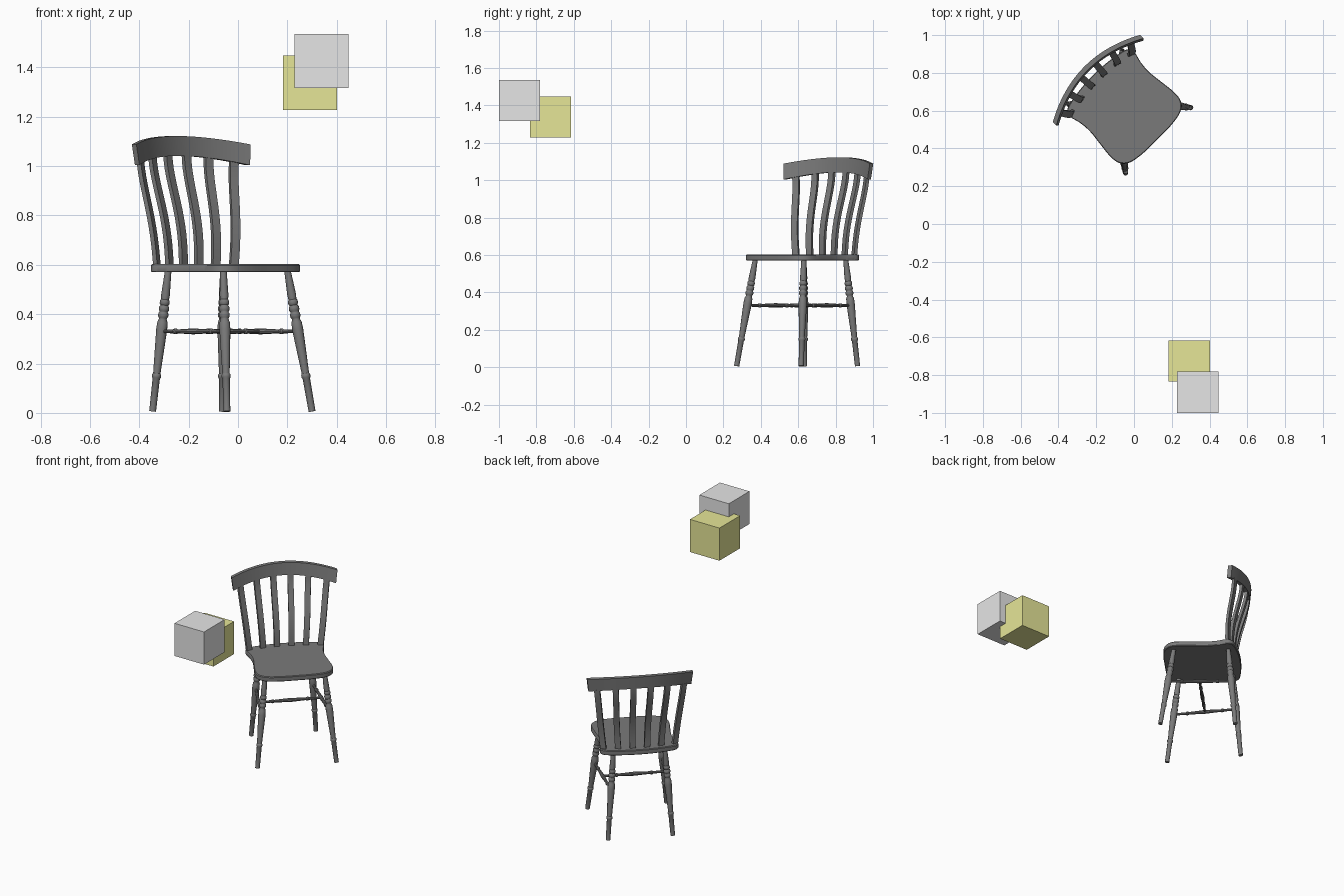
import bpy, bmesh, math
from mathutils import Vector, Matrix

cube = bpy.data.objects.get("Cube")
if cube:
    bpy.data.objects.remove(cube, do_unlink=True)


def material(name, rgb):
    m = bpy.data.materials.new(name)
    m.use_nodes = True
    col = (*rgb, 1.0)
    m.diffuse_color = col
    bsdf = next(n for n in m.node_tree.nodes if n.type == "BSDF_PRINCIPLED")
    bsdf.inputs["Base Color"].default_value = col
    return m


DARK = material("dark_grey_wood", (0.195, 0.195, 0.195))
LIGHT = material("light_grey", (0.79, 0.79, 0.79))
YELLOW = material("pale_yellow", (0.79, 0.79, 0.31))

# The chair is built facing -y about its seat centre, then turned and placed
PLACE = Matrix.Translation((-0.047, 0.618, 0)) @ Matrix.Rotation(math.radians(45), 4, "Z")


def finish(name, bm, mat, matrix, smooth=True):
    bmesh.ops.recalc_face_normals(bm, faces=bm.faces)
    me = bpy.data.meshes.new(name)
    bm.to_mesh(me)
    bm.free()
    me.materials.append(mat)
    if smooth:
        me.shade_smooth()
        me.set_sharp_from_angle(angle=math.radians(35))
    ob = bpy.data.objects.new(name, me)
    ob.matrix_world = matrix
    bpy.context.collection.objects.link(ob)
    return ob


def loft(name, rings):
    """Skin a list of equal point rings and cap both ends."""
    bm = bmesh.new()
    rows = [[bm.verts.new(p) for p in ring] for ring in rings]
    n = len(rows[0])
    for a, b in zip(rows, rows[1:]):
        for i in range(n):
            j = (i + 1) % n
            bm.faces.new((a[i], a[j], b[j], b[i]))
    bm.faces.new(rows[0])
    bm.faces.new(rows[-1])
    return finish(name, bm, DARK, PLACE)


def turned(name, start, end, profile, sides=14):
    """Turned rod: profile holds (fraction along the axis, radius)."""
    start, end = Vector(start), Vector(end)
    turn = (end - start).to_track_quat("Z", "Y")
    rings = []
    for t, r in profile:
        angles = [math.tau * i / sides for i in range(sides)]
        rings.append([start.lerp(end, t) + turn @ Vector((r * math.cos(a), r * math.sin(a), 0))
                      for a in angles])
    return loft(name, rings)


def bead(t, half, r, base):
    return [(t - half, base), (t - half * 0.5, r), (t + half * 0.5, r), (t + half, base)]


def spline(pts, steps):
    """Closed smooth curve through the points."""
    out, n = [], len(pts)
    for i in range(n):
        a, b, c, d = (Vector(pts[(i + k - 1) % n]) for k in range(4))
        for s in range(steps):
            t = s / steps
            out.append(0.5 * (2 * b + (c - a) * t + (2 * a - 5 * b + 4 * c - d) * t * t
                              + (3 * b - a - 3 * c + d) * t ** 3))
    return out


# Seat: waisted outline with softened edges
half = [(0.1, -0.24), (0.185, -0.226), (0.23, -0.188), (0.24, -0.13), (0.232, -0.05),
        (0.222, 0.04), (0.227, 0.11), (0.241, 0.165), (0.236, 0.195), (0.205, 0.217), (0.1, 0.235)]
outline = [(0, -0.241)] + half + [(0, 0.24)] + [(-x, y) for x, y in reversed(half)]
curve = spline(outline, 4)
loft("seat", [[(p.x * k, p.y * k, z) for p in curve]
              for z, k in ((0.57, 0.985), (0.574, 1), (0.598, 1), (0.603, 0.985))])

# Legs: turned with a group of rings near the top and one ring near the foot
leg_profile = ([(0, 0.014)] + bead(0.25, 0.018, 0.0185, 0.015)
               + [(0.45, 0.0195), (0.58, 0.0225), (0.63, 0.021), (0.65, 0.016)]
               + bead(0.68, 0.02, 0.021, 0.017) + bead(0.725, 0.02, 0.021, 0.017)
               + bead(0.77, 0.02, 0.02, 0.016) + [(0.82, 0.018), (1, 0.013)])
legs = {}
for side, sx in (("left", 1), ("right", -1)):
    for end, foot, top in (("front", (0.244, -0.247), (0.183, -0.166)),
                           ("back", (0.2, 0.223), (0.158, 0.175))):
        a = Vector((foot[0] * sx, foot[1], 0.006))
        b = Vector((top[0] * sx, top[1], 0.58))
        legs[end, side] = a.lerp(b, 0.565)
        turned(f"{end}_{side}_leg", a, b, leg_profile)

# Stretchers: one along each side and one across the middle
rod = ([(0, 0.007), (0.15, 0.008)] + bead(0.22, 0.025, 0.012, 0.008)
       + [(0.3, 0.009), (0.5, 0.0125), (0.7, 0.009)]
       + bead(0.78, 0.025, 0.012, 0.008) + [(0.85, 0.008), (1, 0.007)])
mids = []
for side in ("left", "right"):
    a, b = legs["front", side], legs["back", side]
    turned(f"{side}_stretcher", a, b, rod, 10)
    mids.append((a + b) / 2)
turned("cross_stretcher", *mids, rod, 10)

# Top rail: bowed in plan and arched in height
SPAN = 0.327


def rail_back(x):
    return 0.305 - 0.09 * (x / SPAN) ** 2


rings = []
for i in range(25):
    x = SPAN * (i / 12 - 1)
    arch = 1 - (x / SPAN) ** 2
    y, low, high = rail_back(x), 1.004 + 0.038 * arch, 1.088 + 0.034 * arch
    rings.append([(x * 0.97, y - 0.034, low), (x * 0.97, y - 0.008, low),
                  (x, y, high), (x, y - 0.026, high)])
loft("top_rail", rings)

# Back slats: flat strips with an S bend, fanned outward
STEPS = 14
for n in range(6):
    k = (n - 2.5) / 2.5
    bottom = Vector((0.22 * k, 0.203 - 0.025 * k * k, 0.595))
    tx = 0.268 * k
    top = Vector((tx, rail_back(tx) - 0.02, 1.055 - 0.035 * k * k))
    ang = math.atan(-0.4 * k)
    wide = Vector((math.cos(ang), math.sin(ang), 0)) * 0.018
    deep = Vector((-math.sin(ang), math.cos(ang), 0)) * 0.009
    rings = []
    for i in range(STEPS + 1):
        t = i / STEPS
        u = t ** 1.35
        bend = u * u * (3 - 2 * u)
        c = bottom.lerp(top, t)
        c.y = bottom.y + (top.y - bottom.y) * bend
        rings.append([c - wide - deep, c + wide - deep, c + wide + deep, c - wide + deep])
    loft(f"back_slat_{n + 1}", rings)

# Two floating boxes
for name, mat, centre in (("grey_box", LIGHT, (0.338, -0.89, 1.426)),
                          ("yellow_box", YELLOW, (0.292, -0.725, 1.338))):
    bm = bmesh.new()
    bmesh.ops.create_cube(bm, size=0.219)
    finish(name, bm, mat, Matrix.Translation(centre), smooth=False)
